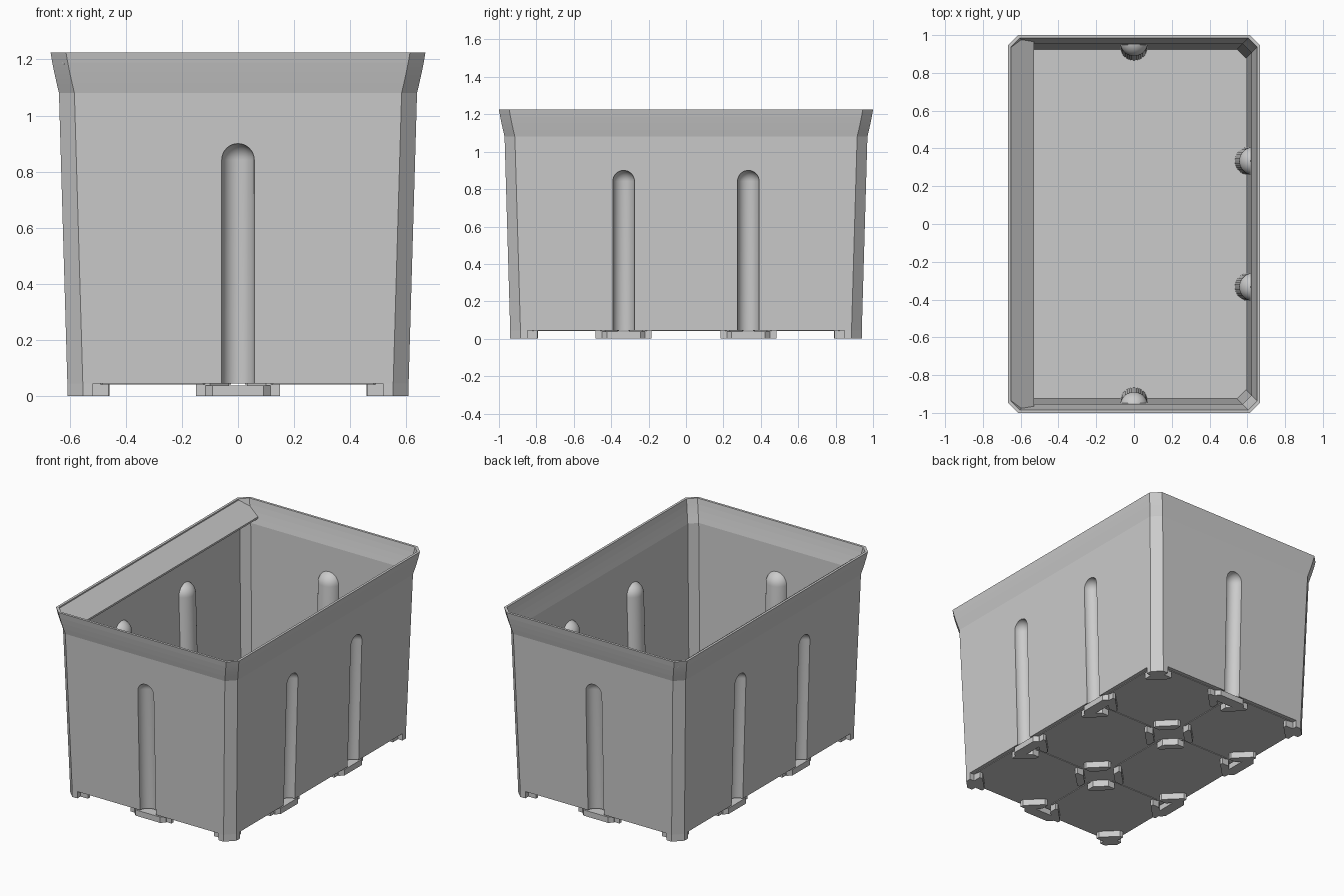
import bpy, bmesh, math
from mathutils import Matrix, Vector

if "Cube" in bpy.data.objects:
    bpy.data.objects.remove(bpy.data.objects["Cube"])

grey = bpy.data.materials.new("plain_grey")
grey.use_nodes = True
grey.diffuse_color = (0.6, 0.6, 0.6, 1)
grey.node_tree.nodes["Principled BSDF"].inputs["Base Color"].default_value = (0.6, 0.6, 0.6, 1)

HX, HY, BASE = 0.608, 0.94, 0.045      # base half sizes and underside height
BEND, TOP = 1.08, 1.225                # start of the rim flare, rim height
CUT, WALL, RADIUS = 0.055, 0.016, 0.058
SLOPE = 0.03 / (BEND - BASE)           # outward lean of the walls


def finish(name, bm):
    bmesh.ops.recalc_face_normals(bm, faces=bm.faces)
    mesh = bpy.data.meshes.new(name)
    bm.to_mesh(mesh)
    bm.free()
    mesh.materials.append(grey)
    obj = bpy.data.objects.new(name, mesh)
    bpy.context.collection.objects.link(obj)
    return obj


def octagon(hx, hy, c):
    corners = [(hx, hy - c), (hx - c, hy)]
    pts = corners + [(-x, y) for x, y in reversed(corners)]
    return pts + [(-x, -y) for x, y in pts]


def loft(bm, rings):
    rows = [[bm.verts.new((x, y, z)) for x, y in pts] for pts, z in rings]
    n = len(rows[0])
    for low, high in zip(rows, rows[1:]):
        for i in range(n):
            j = (i + 1) % n
            bm.faces.new((low[i], low[j], high[j], high[i]))
    bm.faces.new(rows[0])
    bm.faces.new(rows[-1])


def prism(bm, pts, z0, z1):
    loft(bm, [(pts, z0), (pts, z1)])


def wall_offset(z):
    lean = SLOPE * (min(z, BEND) - BASE)
    t = max(0, (z - BEND) / (TOP - BEND))
    return lean + 0.03 * (0.75 * t + 0.25 * math.sin(t * math.pi / 2))


def tub(name, levels, inset):
    bm = bmesh.new()
    loft(bm, [(octagon(HX + wall_offset(z) - inset, HY + wall_offset(z) - inset,
                       CUT - 0.5 * inset), z) for z in levels])
    return finish(name, bm)


# places of the upright grooves: point on the wall and outward angle
grooves = [(0, -HY, -90), (0, HY, 90)]
grooves += [(s * HX, y, 0 if s > 0 else 180) for s in (-1, 1) for y in (-1/3, 1/3)]


def groove_cutters(name, radius, top):
    bm = bmesh.new()
    for x, y, angle in grooves:
        part = bmesh.new()
        profile = [(0, -0.1), (radius, -0.1)]
        for i in range(9):
            a = i / 8 * math.pi / 2
            profile.append((radius * math.cos(a), top - radius + radius * math.sin(a)))
        verts = [part.verts.new((r, 0, z)) for r, z in profile]
        edges = [part.edges.new(pair) for pair in zip(verts, verts[1:])]
        bmesh.ops.spin(part, geom=verts + edges, cent=(0, 0, 0), axis=(0, 0, 1),
                       angle=2 * math.pi, steps=36)
        bmesh.ops.remove_doubles(part, verts=part.verts, dist=0.0005)
        for v in part.verts:
            v.co.x += SLOPE * (v.co.z - BASE)
        part.transform(Matrix.Translation((x, y, 0)) @ Matrix.Rotation(math.radians(angle), 4, "Z"))
        mesh = bpy.data.meshes.new("groove_part")
        part.to_mesh(mesh)
        part.free()
        bm.from_mesh(mesh)
        bpy.data.meshes.remove(mesh)
    return finish(name, bm)


def subtract(obj, cutter):
    mod = obj.modifiers.new("cut", "BOOLEAN")
    mod.operation, mod.solver, mod.object = "DIFFERENCE", "EXACT", cutter
    bpy.context.view_layer.objects.active = obj
    bpy.ops.object.modifier_apply(modifier=mod.name)
    bpy.data.objects.remove(cutter)


# Bin body: leaning walls, flared rim, grooves that bulge inside
rim = [BEND + (TOP - BEND) * i / 4 for i in range(5)]
body = tub("bin_body", [BASE] + rim, 0)
cavity = tub("cavity_cutter", [BASE + WALL] + rim + [TOP + 0.05], WALL)
subtract(cavity, groove_cutters("bulge_cutter", RADIUS + WALL, 0.9 + WALL))
subtract(body, cavity)
subtract(body, groove_cutters("groove_cutter", RADIUS, 0.9))
bpy.ops.object.select_all(action="DESELECT")
body.select_set(True)
bpy.context.view_layer.objects.active = body
bpy.ops.object.shade_smooth_by_angle(angle=math.radians(30))
for face in body.data.polygons:
    if face.area > 0.015:
        face.use_smooth = False

# Sloping label flap along one long side
bm = bmesh.new()
flap = [(-0.658, 0.945), (-0.62, 0.98), (-0.53, 0.972)]
flap += [(x, -y) for x, y in reversed(flap)]
drop = 0.095 / 0.128
layers = [[bm.verts.new((x, y, TOP - 0.002 - t - drop * (x + 0.658))) for x, y in flap]
          for t in (0, 0.012)]
for layer in layers:
    bm.faces.new(layer)
for i in range(6):
    j = (i + 1) % 6
    bm.faces.new((layers[0][i], layers[0][j], layers[1][j], layers[1][i]))
finish("label_flap", bm)

# Raised plates under the floor, one per cell
xs, ys = [-HX, 0, HX], [-HY, -1/3, 1/3, HY]
bm = bmesh.new()
for x0, x1 in zip(xs, xs[1:]):
    for y0, y1 in zip(ys, ys[1:]):
        cx, cy = (x0 + x1) / 2, (y0 + y1) / 2
        pts = octagon((x1 - x0) / 2 - 0.025, (y1 - y0) / 2 - 0.025, 0.1)
        prism(bm, [(cx + x, cy + y) for x, y in pts], BASE - 0.004, BASE + 0.004)
finish("floor_plates", bm)

# Feet across every cell corner, with fuller feet at the outer corners
bm = bmesh.new()
half = [(0.1, 0.032), (0.15, 0.032), (0.15, 0.052)]
strip = half + [(v, u) for u, v in reversed(half)]
half = [(CUT, 0), (0.092, 0), (0.092, 0.032), (0.147, 0.032), (0.147, 0.055)]
corner = half + [(v, u) for u, v in reversed(half)]
for x in xs:
    for y in ys:
        for sx in (-1, 1):
            for sy in (-1, 1):
                if abs(x + sx * 0.1) > HX or abs(y + sy * 0.1) > HY:
                    continue
                shape = corner if abs(x) == HX and abs(y) == HY else strip
                prism(bm, [(x + sx * u, y + sy * v) for u, v in shape], 0, BASE + 0.003)
finish("feet", bm)

# Tabs closing the foot of each groove
bm = bmesh.new()
tab = [(0, 0.09), (-0.025, 0.115), (-0.045, 0.115), (-0.07, 0.085)]
tab += [(u, -v) for u, v in reversed(tab)]
for x, y, angle in grooves:
    turn = Matrix.Rotation(math.radians(angle), 2)
    prism(bm, [tuple(Vector((x, y)) + turn @ Vector(p)) for p in tab], 0, BASE - 0.007)
finish("groove_tabs", bm)
